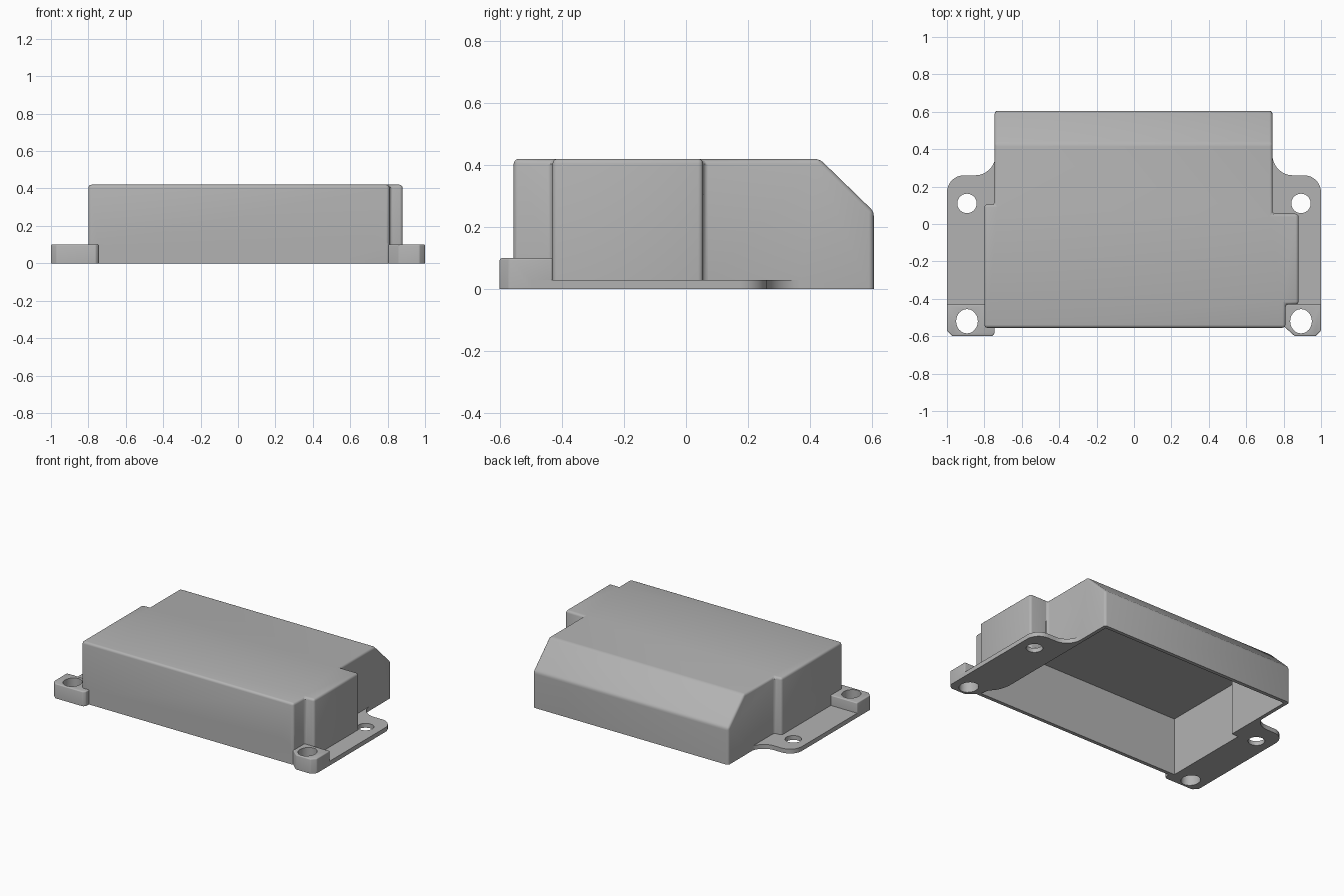
import bpy, bmesh, math
from mathutils import Vector

cube = bpy.data.objects.get("Cube")
if cube:
    bpy.data.objects.remove(cube, do_unlink=True)

grey = bpy.data.materials.new("plain_grey")
grey.use_nodes = True
colour = (0.45, 0.45, 0.45, 1)
grey.diffuse_color = colour
grey.node_tree.nodes["Principled BSDF"].inputs["Base Color"].default_value = colour


def arc(cx, cy, rx, ry, a0, a1, n=8):
    """Points on an elliptical arc, angles in degrees."""
    angles = [math.radians(a0 + (a1 - a0) * i / n) for i in range(n + 1)]
    return [(cx + rx * math.cos(a), cy + ry * math.sin(a)) for a in angles]


def prism(name, outline, z0, z1, slope=None, bevel=0, mirror=False, upright=False):
    """Extrude an outline; optionally slice the back slope and round the upper edges."""
    bm = bmesh.new()
    sx = -1 if mirror else 1
    face = bm.faces.new([bm.verts.new((sx * x, y, z0)) for x, y in outline])
    top = bmesh.ops.extrude_face_region(bm, geom=[face])["geom"]
    for v in top:
        if isinstance(v, bmesh.types.BMVert):
            v.co.z = z1
    if slope:
        cut = bmesh.ops.bisect_plane(bm, geom=bm.verts[:] + bm.edges[:] + bm.faces[:],
                                     plane_co=slope, plane_no=Vector((0, 0.17, 0.175)),
                                     clear_outer=True)["geom_cut"]
        bmesh.ops.edgeloop_fill(bm, edges=[e for e in cut if isinstance(e, bmesh.types.BMEdge)])
    bmesh.ops.recalc_face_normals(bm, faces=bm.faces[:])
    if bevel:
        edges = [e for e in bm.edges if max(v.co.z for v in e.verts) > z0 + 0.001
                 and e.calc_face_angle(0) > 0.35]
        bmesh.ops.bevel(bm, geom=edges, offset=bevel, segments=3, profile=0.5,
                        affect='EDGES', clamp_overlap=True)
    if upright:  # turn the extrusion so that it runs along y
        for v in bm.verts:
            v.co = Vector((v.co.x, v.co.z, v.co.y))
    bmesh.ops.recalc_face_normals(bm, faces=bm.faces[:])
    mesh = bpy.data.meshes.new(name)
    bm.to_mesh(mesh)
    bm.free()
    mesh.materials.append(grey)
    obj = bpy.data.objects.new(name, mesh)
    bpy.context.collection.objects.link(obj)
    return obj


def combine(target, other, operation):
    """Apply a boolean and drop the helper."""
    other.hide_render = True
    mod = target.modifiers.new("combine", 'BOOLEAN')
    mod.operation, mod.object, mod.solver = operation, other, 'EXACT'
    bpy.context.view_layer.objects.active = target
    bpy.ops.object.modifier_apply(modifier=mod.name)
    bpy.data.objects.remove(other, do_unlink=True)


# Stepped box with a sloping back
enclosure = prism("enclosure", [
    (-0.8, -0.555), (0.81, -0.555), (0.81, -0.43), (0.88, -0.43), (0.88, 0.055),
    (0.74, 0.055), (0.74, 0.605), (-0.745, 0.605), (-0.745, 0.105), (-0.8, 0.105)],
    0, 0.42, slope=(0, 0.43, 0.42), bevel=0.016)

# Thin side flanges with a rounded ear and a curved blend into the box
flange = ([(0.73, -0.5), (1, -0.5)] + arc(0.91, 0.17, 0.09, 0.09, 0, 90)
          + arc(0.85, 0.37, 0.11, 0.11, 270, 180) + [(0.73, 0.37)])
for side in (False, True):
    combine(enclosure, prism("flange", flange, 0, 0.03, mirror=side), 'UNION')

# Raised lugs at the front corners
right_lug = [(0.79, -0.43), (0.79, -0.54), (0.81, -0.555), (0.86, -0.6),
             (0.97, -0.6), (1, -0.57), (1, -0.43)]
left_lug = ([(0.785, -0.43), (0.785, -0.53), (0.745, -0.545), (0.745, -0.585), (0.76, -0.6)]
            + [(0.97, -0.6), (1, -0.57), (1, -0.43)])
combine(enclosure, prism("lug", right_lug, 0, 0.1, bevel=0.006), 'UNION')
combine(enclosure, prism("lug", left_lug, 0, 0.1, bevel=0.006, mirror=True), 'UNION')

# Hollow underside, flaring towards the cable opening
cavity = ([(-0.77, -0.53), (0.787, -0.53)] + arc(0.83, -0.33, 0.115, 0.16, 240, 180)
          + [(0.715, 0.58), (-0.72, 0.58), (-0.72, 0.08), (-0.77, 0.08)])
combine(enclosure, prism("cavity", cavity, -0.1, 0.395, slope=(0, 0.42, 0.395)), 'DIFFERENCE')

# Screw holes: round at the back, oval at the front
for side in (False, True):
    for y, rx, ry in ((0.11, 0.052, 0.052), (-0.52, 0.058, 0.065)):
        hole = arc(0.893, y, rx, ry, 0, 345, 23)
        combine(enclosure, prism("hole", hole, -0.1, 0.2, mirror=side), 'DIFFERENCE')

# Double-arched cable opening in the front wall
opening = ([(0.505, -0.1), (0.505, 0.04)] + arc(0.555, 0.035, 0.05, 0.04, 165, 60, 6)
           + arc(0.7, 0.04, 0.125, 0.11, 152, 32, 12) + [(0.808, -0.1)])
combine(enclosure, prism("opening", opening, -0.7, -0.5, upright=True), 'DIFFERENCE')

# Smooth rounded edges, crisp corners
bpy.ops.object.select_all(action='DESELECT')
enclosure.select_set(True)
bpy.context.view_layer.objects.active = enclosure
bpy.ops.object.shade_smooth_by_angle(angle=math.radians(32))
